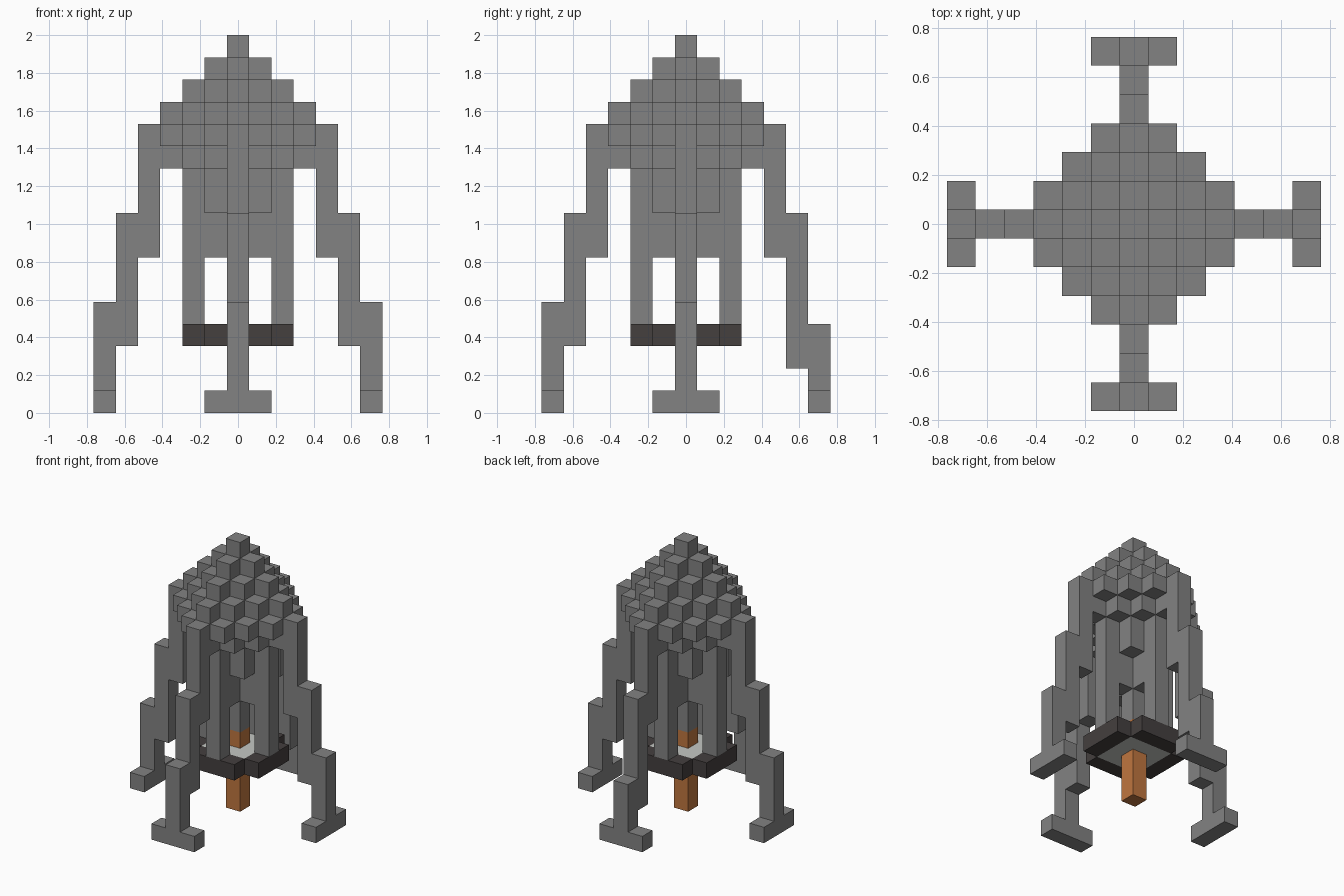
import bpy
import bmesh
from mathutils import Vector

old = bpy.data.objects.get("Cube")
if old:
    bpy.data.objects.remove(old, do_unlink=True)

UNIT = 2 / 17  # edge length of one block


def material(name, rgb):
    mat = bpy.data.materials.new(name)
    mat.use_nodes = True
    mat.diffuse_color = (*rgb, 1)
    mat.node_tree.nodes["Principled BSDF"].inputs["Base Color"].default_value = (*rgb, 1)
    return mat


grey = material("hull grey", (0.223, 0.223, 0.223))
dark = material("dark brown", (0.058, 0.050, 0.049))
pale = material("pale grey", (0.56, 0.58, 0.55))
orange = material("flame orange", (0.52, 0.18, 0.05))


def box(xs, ys, zs):
    """Blocks filling inclusive ranges on the grid."""
    return {(x, y, z)
            for x in range(xs[0], xs[1] + 1)
            for y in range(ys[0], ys[1] + 1)
            for z in range(zs[0], zs[1] + 1)}


def diamond(radius, z):
    """One layer of blocks within a stepped diamond, without its far tips."""
    return {(x, y, z) for x, y, z in box((-radius, radius), (-radius, radius), (z, z))
            if abs(x) + abs(y) <= radius}


def turn(cells, quarters):
    for _ in range(quarters):
        cells = {(-y, x, z) for x, y, z in cells}
    return cells


parts = {}

# Stepped dome: widens downward, then tucks in to the core
dome = set()
for layer, radius in enumerate((0, 1, 2, 3, 4, 3, 2, 2)):
    dome |= diamond(radius, 16 - layer)
parts["dome"] = (dome, grey)

# Core: hanging fins and a short nozzle in the middle
parts["core_fins"] = (box((-1, 1), (0, 0), (7, 8)) | box((0, 0), (-1, 1), (7, 8)), grey)
parts["nozzle"] = (box((0, 0), (0, 0), (5, 6)), grey)

# Flame post, floor plate and the dark ring round it
parts["flame"] = (box((0, 0), (0, 0), (0, 4)), orange)
parts["floor_plate"] = (box((-1, 1), (-1, 1), (3, 3)), pale)

sides = ("left", "back", "right", "front")
ring = set()
for i, side in enumerate(sides):
    ring |= turn(box((2, 2), (-1, 1), (3, 3)), i)
    # Inner support columns
    parts[side + "_column"] = (turn(box((2, 2), (0, 0), (4, 8)), i), grey)
    # Stepped legs with wide feet; the back one steps lower
    drop = 1 if side == "back" else 0
    leg = (box((4, 4), (0, 0), (7, 12))
           | box((5, 5), (0, 0), (3 - drop, 8))
           | box((6, 6), (0, 0), (1, 4 - drop)))
    parts[side + "_leg"] = (turn(leg, i), grey)
    parts[side + "_foot"] = (turn(box((6, 6), (-1, 1), (0, 0)), i), grey)
parts["floor_ring"] = (ring, dark)

# Earlier parts keep any shared blocks
filled = set()
for name, (cells, mat) in list(parts.items()):
    parts[name] = (cells - filled, mat)
    filled |= cells


def build(name, cells, mat):
    """Mesh the outer skin of a group of blocks, skipping hidden faces."""
    bm = bmesh.new()
    for cell in sorted(cells):
        centre = Vector((cell[0], cell[1], cell[2] + 0.5))
        for axis in range(3):
            for sign in (-1, 1):
                normal = Vector((0, 0, 0))
                normal[axis] = sign
                if tuple(c + int(n) for c, n in zip(cell, normal)) in filled:
                    continue
                u = Vector((0, 0, 0))
                u[(axis + 1) % 3] = 0.5
                v = normal.cross(u)
                mid = centre + normal * 0.5
                corners = (mid - u - v, mid + u - v, mid + u + v, mid - u + v)
                bm.faces.new([bm.verts.new(p * UNIT) for p in corners])
    bmesh.ops.remove_doubles(bm, verts=bm.verts, dist=0.001)
    bmesh.ops.dissolve_limit(bm, angle_limit=0.01, verts=bm.verts, edges=bm.edges)
    mesh = bpy.data.meshes.new(name)
    bm.to_mesh(mesh)
    bm.free()
    mesh.materials.append(mat)
    obj = bpy.data.objects.new(name, mesh)
    bpy.context.collection.objects.link(obj)


for name, (cells, mat) in parts.items():
    build(name, cells, mat)
